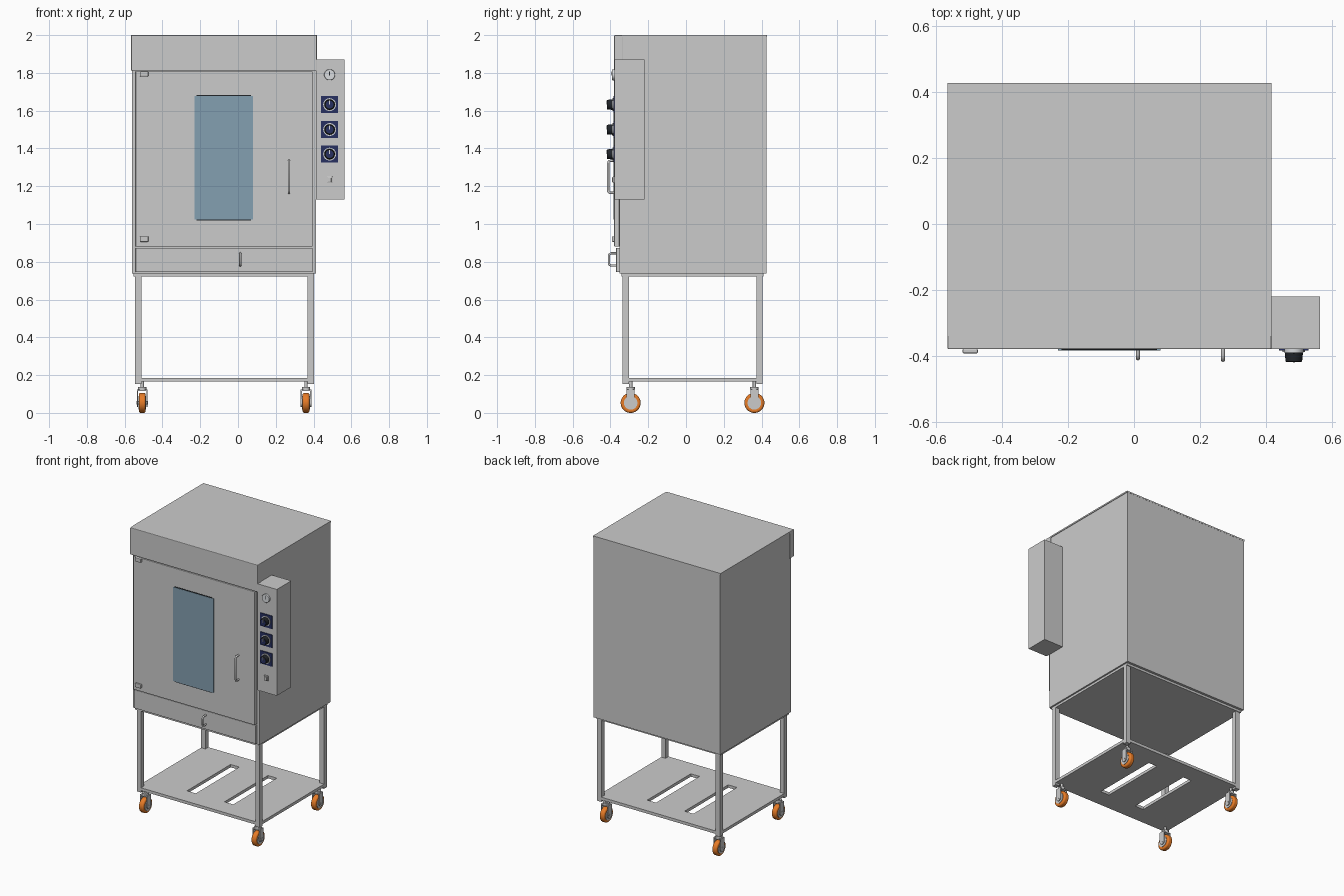
import bpy, bmesh
from math import pi
from mathutils import Vector

if "Cube" in bpy.data.objects:
    bpy.data.objects.remove(bpy.data.objects["Cube"])


def material(name, rgb):
    m = bpy.data.materials.new(name)
    m.diffuse_color = (*rgb, 1)
    m.use_nodes = True
    m.node_tree.nodes["Principled BSDF"].inputs["Base Color"].default_value = m.diffuse_color
    return m


glass = material("blue_glass", (0.23, 0.35, 0.44))
navy = material("navy", (0.02, 0.03, 0.12))
black = material("black", (0.015, 0.018, 0.022))
orange = material("orange", (0.8, 0.2, 0.02))
white = material("pale_metal", (0.7, 0.72, 0.74))


def box(name, x, y, z, mat=None, bevel=0):
    """Box from (min, max) ranges along each axis."""
    bm = bmesh.new()
    bmesh.ops.create_cube(bm, size=1)
    for v in bm.verts:
        v.co = [r[0] if c < 0 else r[1] for c, r in zip(v.co, (x, y, z))]
    if bevel:
        bmesh.ops.bevel(bm, geom=bm.edges[:], offset=bevel, segments=2,
                        affect='EDGES', profile=0.5)
    me = bpy.data.meshes.new(name)
    bm.to_mesh(me)
    bm.free()
    ob = bpy.data.objects.new(name, me)
    bpy.context.collection.objects.link(ob)
    if mat:
        me.materials.append(mat)
    return ob


def cyl(name, r, p, q, mat=None, r2=None, n=32, bevel=0):
    """Cylinder or cone from point p to point q."""
    p, q = Vector(p), Vector(q)
    d = q - p
    bpy.ops.mesh.primitive_cone_add(
        vertices=n, radius1=r, radius2=r if r2 is None else r2, depth=d.length,
        location=(p + q) / 2, rotation=d.to_track_quat('Z', 'Y').to_euler())
    ob = bpy.context.object
    ob.name = name
    if bevel:
        b = ob.modifiers.new("round", 'BEVEL')
        b.width, b.segments, b.limit_method = bevel, 3, 'ANGLE'
    bpy.ops.object.shade_smooth_by_angle(angle=pi / 6)
    if mat:
        ob.data.materials.append(mat)
    return ob


def handle(name, x, y0, y1, z0, z1, r):
    """U-shaped pull with rounded corners, made as a bevelled curve."""
    k = 0.012
    pts = [(x, y0, z0), (x, y1 + k, z0), (x, y1 + k * .3, z0 + k * .3), (x, y1, z0 + k),
           (x, y1, z1 - k), (x, y1 + k * .3, z1 - k * .3), (x, y1 + k, z1), (x, y0, z1)]
    cu = bpy.data.curves.new(name, 'CURVE')
    cu.dimensions = '3D'
    cu.bevel_depth, cu.bevel_resolution = r, 3
    sp = cu.splines.new('POLY')
    sp.points.add(len(pts) - 1)
    for s, c in zip(sp.points, pts):
        s.co = (*c, 1)
    bpy.context.collection.objects.link(bpy.data.objects.new(name, cu))


# Oven cabinet, hood, door and drawer
box("oven_body", (-0.562, 0.413), (-0.352, 0.427), (0.738, 1.995))
box("hood", (-0.566, 0.417), (-0.38, -0.335), (1.812, 2.0), bevel=0.004)
box("hood_top", (-0.566, 0.417), (-0.34, 0.428), (1.99, 2.0))
box("door", (-0.542, 0.395), (-0.38, -0.353), (0.88, 1.808), bevel=0.003)
box("lower_panel", (-0.542, 0.395), (-0.37, -0.35), (0.745, 0.874), bevel=0.003)
box("window_gasket", (-0.22, 0.07), (-0.382, -0.37), (1.018, 1.682), black)
box("window_glass", (-0.23, 0.08), (-0.384, -0.375), (1.023, 1.677), glass)
for z in (0.92, 1.795):
    box("hinge", (-0.52, -0.474), (-0.393, -0.378), (z - 0.014, z + 0.014), bevel=0.004)
handle("door_handle", 0.27, -0.378, -0.412, 1.165, 1.335, 0.0065)
handle("lower_handle", 0.012, -0.368, -0.408, 0.78, 0.845, 0.006)

# Control box with gauge, dials and switch
box("control_box", (0.414, 0.564), (-0.379, -0.22), (1.13, 1.87))
cx = 0.485
cyl("gauge", 0.029, (cx, -0.375, 1.79), (cx, -0.392, 1.79), white, bevel=0.003)
box("gauge_needle", (cx - 0.002, cx + 0.002), (-0.394, -0.39), (1.785, 1.808), black)
for z in (1.37, 1.50, 1.632):
    box("dial_plate", (cx - 0.045, cx + 0.045), (-0.384, -0.378), (z - 0.045, z + 0.045), navy)
    cyl("dial_ring", 0.034, (cx, -0.383, z), (cx, -0.389, z), white)
    cyl("dial_knob", 0.028, (cx, -0.388, z), (cx, -0.418, z), black, r2=0.025, bevel=0.002)
    cyl("dial_cap", 0.02, (cx, -0.416, z), (cx, -0.419, z), navy)
    box("dial_pointer", (cx - 0.003, cx + 0.003), (-0.42, -0.417), (z, z + 0.022), white)
box("switch", (cx - 0.015, cx + 0.015), (-0.388, -0.378), (1.216, 1.252), bevel=0.003)
box("switch_rocker", (cx - 0.009, cx + 0.009), (-0.392, -0.385), (1.222, 1.246), bevel=0.002)

# Stand frame
box("stand_top", (-0.552, 0.402), (-0.342, 0.41), (0.722, 0.742))
X0, X1, Y0, Y1, W = -0.545, 0.402, -0.335, 0.405, 0.033
for x in (X0, X1 - W):
    for y in (Y0, Y1 - W):
        box("stand_leg", (x, x + W), (y, y + W), (0.152, 0.725))

# Slotted shelf, built as strips around the two openings
mx, my = (X0 + X1) / 2, (Y0 + Y1) / 2
z = (0.165, 0.185)
a, b, h = 0.11, 0.178, 0.24
for lo, hi in ((X0, mx - b), (mx - a, mx + a), (mx + b, X1)):
    box("shelf_panel", (lo, hi), (Y0, Y1), z)
for s in (-1, 1):
    xr = sorted((mx + s * a, mx + s * b))
    box("shelf_slot_front", xr, (Y0, my - h), z)
    box("shelf_slot_back", xr, (my + h, Y1), z)

# Casters
for x in (-0.507, 0.36):
    for y in (-0.293, 0.362):
        cyl("wheel", 0.053, (x - 0.018, y, 0.053), (x + 0.018, y, 0.053), orange, n=40, bevel=0.009)
        cyl("wheel_hub", 0.036, (x - 0.021, y, 0.053), (x + 0.021, y, 0.053))
        cyl("axle", 0.009, (x - 0.03, y, 0.053), (x + 0.03, y, 0.053), n=16)
        for s in (-1, 1):
            sx = x + s * 0.025
            box("fork_side", (sx - 0.003, sx + 0.003), (y - 0.021, y + 0.021), (0.053, 0.125))
            cyl("fork_end", 0.021, (sx - 0.003, y, 0.053), (sx + 0.003, y, 0.053))
        box("fork_top", (x - 0.028, x + 0.028), (y - 0.021, y + 0.021), (0.117, 0.125))
        cyl("swivel", 0.022, (x, y, 0.123), (x, y, 0.138))
        cyl("caster_stem", 0.009, (x, y, 0.135), (x, y, 0.168), n=16)
